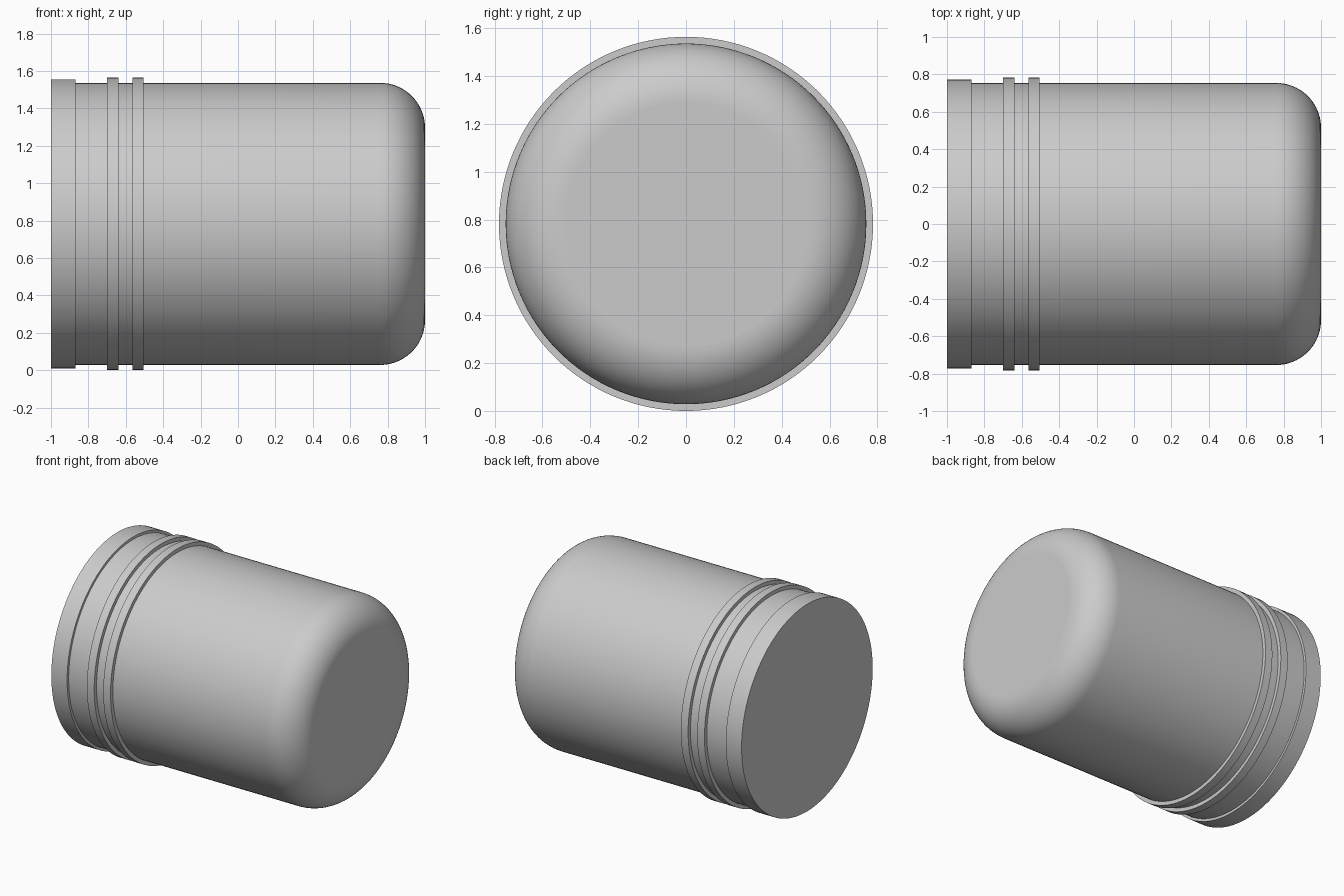
import bpy, bmesh
from math import sin, cos, pi, radians

if "Cube" in bpy.data.objects:
    bpy.data.objects.remove(bpy.data.objects["Cube"])

SIDES = 128
AXIS_Z = 0.782          # height of the turning axis, which runs along x
BODY_R, COLLAR_R, RING_R = 0.754, 0.773, 0.782


def lathe(name, profile, cap_start=False, cap_end=False):
    """Turn an (x, radius) profile, ordered from -x to +x, around the axis."""
    bm = bmesh.new()
    loops = [[bm.verts.new((x, r * cos(2 * pi * j / SIDES),
                            AXIS_Z + r * sin(2 * pi * j / SIDES)))
              for j in range(SIDES)] for x, r in profile]
    for a, b in zip(loops, loops[1:]):
        for j in range(SIDES):
            k = (j + 1) % SIDES
            bm.faces.new((a[j], a[k], b[k], b[j]))
    if cap_start:
        bm.faces.new(loops[0][::-1])
    if cap_end:
        bm.faces.new(loops[-1])
    mesh = bpy.data.meshes.new(name)
    bm.to_mesh(mesh)
    bm.free()
    obj = bpy.data.objects.new(name, mesh)
    bpy.context.collection.objects.link(obj)
    bpy.ops.object.select_all(action='DESELECT')
    obj.select_set(True)
    bpy.context.view_layer.objects.active = obj
    bpy.ops.object.shade_smooth_by_angle(angle=radians(30))
    for face in mesh.polygons:      # keep the end discs flat
        if len(face.vertices) > 4:
            face.use_smooth = False
    return obj


# Body: straight cylinder with a rounded shoulder and flat end
FILLET, STEPS = 0.24, 20
shoulder = [(1 - FILLET + FILLET * sin(pi / 2 * i / STEPS),
             BODY_R - FILLET + FILLET * cos(pi / 2 * i / STEPS))
            for i in range(STEPS + 1)]
lathe("body", [(-0.87, BODY_R)] + shoulder, cap_end=True)

# Collar: wider closed rim at the base end
lathe("collar", [(-1, COLLAR_R), (-0.87, COLLAR_R), (-0.87, BODY_R)],
      cap_start=True)

# Two raised rings around the body
for i, x in enumerate((-0.70, -0.565)):
    lathe(f"ring_{i + 1}", [(x, BODY_R), (x, RING_R),
                            (x + 0.06, RING_R), (x + 0.06, BODY_R)])
